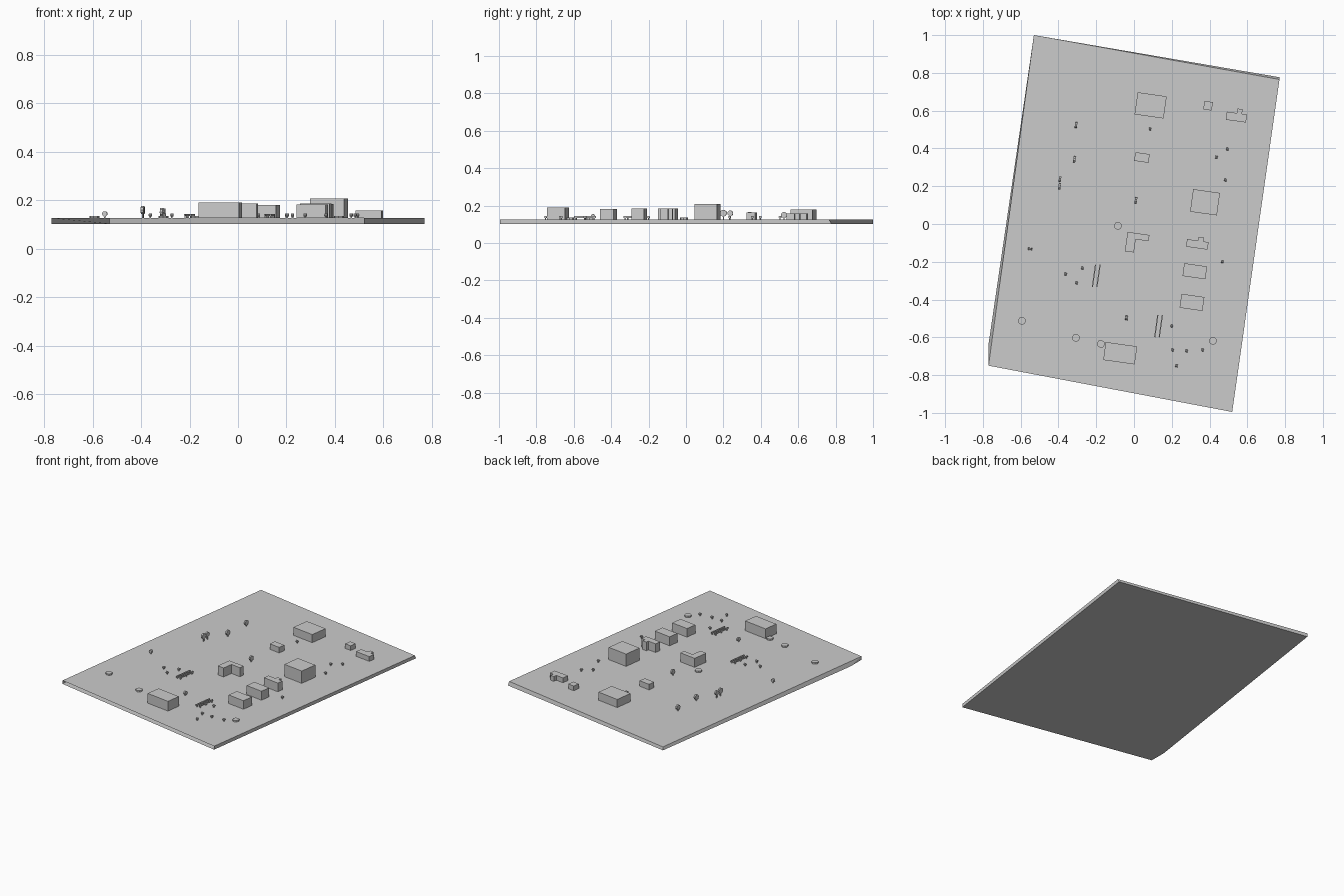
import bpy
import bmesh
from math import radians, pi, cos, sin
from mathutils import Matrix, Vector

cube = bpy.data.objects.get("Cube")
if cube:
    bpy.data.objects.remove(cube, do_unlink=True)

BASE, TOP = 0.103, 0.126
TURN = radians(-8)      # buildings share one street direction

grey = bpy.data.materials.new("plain grey")
grey.use_nodes = True
grey.diffuse_color = (0.6, 0.6, 0.6, 1)
grey.node_tree.nodes["Principled BSDF"].inputs["Base Color"].default_value = (0.6, 0.6, 0.6, 1)


def finish(name, bm, normals=True):
    if normals:
        bmesh.ops.recalc_face_normals(bm, faces=bm.faces)
    mesh = bpy.data.meshes.new(name)
    bm.to_mesh(mesh)
    bm.free()
    mesh.materials.append(grey)
    obj = bpy.data.objects.new(name, mesh)
    bpy.context.scene.collection.objects.link(obj)
    return obj


def place(x, y, z=0):
    return Matrix.Translation((x, y, z)) @ Matrix.Rotation(TURN, 4, 'Z')


def prism(name, outline, x, y, low, high):
    """Extrude a flat outline, turned to the street direction."""
    bm = bmesh.new()
    face = bm.faces.new([bm.verts.new((px, py, low)) for px, py in outline])
    up = bmesh.ops.extrude_face_region(bm, geom=[face])["geom"]
    for v in up:
        if isinstance(v, bmesh.types.BMVert):
            v.co.z = high
    bm.transform(place(x, y))
    return finish(name, bm)


def rect(w, d):
    return [(-w / 2, -d / 2), (w / 2, -d / 2), (w / 2, d / 2), (-w / 2, d / 2)]


def tee(w, d, left, right, rise):
    return rect(w, d)[:3] + [(right, d / 2), (right, d / 2 + rise),
                             (left, d / 2 + rise), (left, d / 2), (-w / 2, d / 2)]


# Ground slab: the underside flares at one corner, the front edge is open
bm = bmesh.new()
back_l, back_r, front_r, front_l = (-0.53, 1), (0.77, 0.765), (0.52, -0.995), (-0.77, -0.75)
top = [bm.verts.new((*p, TOP)) for p in (front_l, front_r, back_r, back_l)]
low = [bm.verts.new((*p, BASE)) for p in (front_l, front_r, (0.77, 0.777), back_l, (-0.77, -0.635))]
bm.faces.new(top)
bm.faces.new(low[::-1])
bm.faces.new((low[1], low[2], top[2], top[1]))
bm.faces.new((low[2], low[3], top[3], top[2]))
bm.faces.new((low[3], low[4], top[0], top[3]))
bm.faces.new((low[4], low[0], top[0]))
finish("ground_slab", bm, normals=False)

# Rectangular buildings: x, y, width, depth, roof height
blocks = {
    "back_hall": (0.088, 0.628, 0.155, 0.118, 0.18),
    "small_house": (0.042, 0.352, 0.077, 0.046, 0.163),
    "back_shed": (0.392, 0.626, 0.045, 0.045, 0.157),
    "tall_block": (0.376, 0.115, 0.143, 0.12, 0.208),
    "row_house_middle": (0.322, -0.25, 0.122, 0.068, 0.186),
    "row_house_front": (0.307, -0.415, 0.122, 0.074, 0.183),
    "front_hall": (-0.073, -0.684, 0.168, 0.096, 0.191),
}
for name, (x, y, w, d, h) in blocks.items():
    prism(name, rect(w, d), x, y, TOP, h)

# Buildings with wings
prism("back_cottage", tee(0.108, 0.043, 0, 0.027, 0.024), 0.542, 0.566, TOP, 0.158)
prism("row_house_back", tee(0.115, 0.04, 0, 0.03, 0.02), 0.335, -0.108, TOP, 0.184)
prism("corner_house", [(0, 0), (0, -0.103), (0.048, -0.103), (0.048, -0.033),
                       (0.117, -0.033), (0.117, 0)], -0.034, -0.042, TOP, 0.186)

# Low round planters
ring = [(0.021 * cos(i * pi / 4), 0.021 * sin(i * pi / 4)) for i in range(8)]
for i, (x, y) in enumerate([(-0.085, -0.01), (-0.593, -0.513), (-0.307, -0.603),
                            (-0.175, -0.635), (0.418, -0.619)]):
    prism(f"planter_{i}", ring, x, y, TOP, 0.136)


def tree(name, x, y, high, r, across=False):
    """Thin trunk with a flat round crown standing on edge."""
    bm = bmesh.new()
    bmesh.ops.create_cone(bm, segments=10, radius1=r, radius2=r, depth=0.012, cap_ends=True,
                          matrix=Matrix.Translation((0, 0, high - r)) @ Matrix.Rotation(pi / 2, 4, 'Y'))
    trunk = high - r - TOP
    bmesh.ops.create_cube(bm, size=1, matrix=Matrix.Translation((0, 0, TOP + trunk / 2))
                          @ Matrix.Diagonal((0.006, 0.006, trunk, 1)))
    if across:
        bm.transform(Matrix.Rotation(pi / 2, 4, 'Z'))
    bm.transform(place(x, y))
    finish(name, bm)


# Flat trees
for i, (x, y, high, r) in enumerate([
        (-0.307, 0.524, 0.166, 0.016), (-0.315, 0.342, 0.168, 0.017),
        (-0.394, 0.2, 0.178, 0.018), (-0.392, 0.237, 0.174, 0.015),
        (0.01, 0.125, 0.166, 0.016), (-0.04, -0.497, 0.155, 0.012)]):
    tree(f"tree_{i}", x, y, high, r)
tree("tree_across", -0.55, -0.132, 0.155, 0.011, True)

# Little saplings
saplings = [(-0.362, -0.265), (-0.273, -0.233), (-0.304, -0.312), (0.085, 0.503),
            (0.484, 0.233), (0.437, 0.354), (0.494, 0.397), (0.468, -0.2), (0.2, -0.54),
            (0.204, -0.667), (0.278, -0.672), (0.363, -0.667), (0.225, -0.751)]
for i, (x, y) in enumerate(saplings):
    tree(f"sapling_{i}", x, y, 0.146, 0.007)

# Two pairs of long bench rails on posts
for label, x, y in (("left", -0.2, -0.275), ("right", 0.13, -0.54)):
    for side in (-1, 1):
        cx = x + side * 0.012
        prism(f"{label}_rail_{side}", rect(0.006, 0.12), cx, y, 0.135, 0.144)
        for end in (-1, 0, 1):
            offset = Vector((0, end * 0.05, 0))
            offset.rotate(Matrix.Rotation(TURN, 3, 'Z'))
            prism(f"{label}_post_{side}_{end}", rect(0.005, 0.008),
                  cx + offset.x, y + offset.y, TOP, 0.135)
